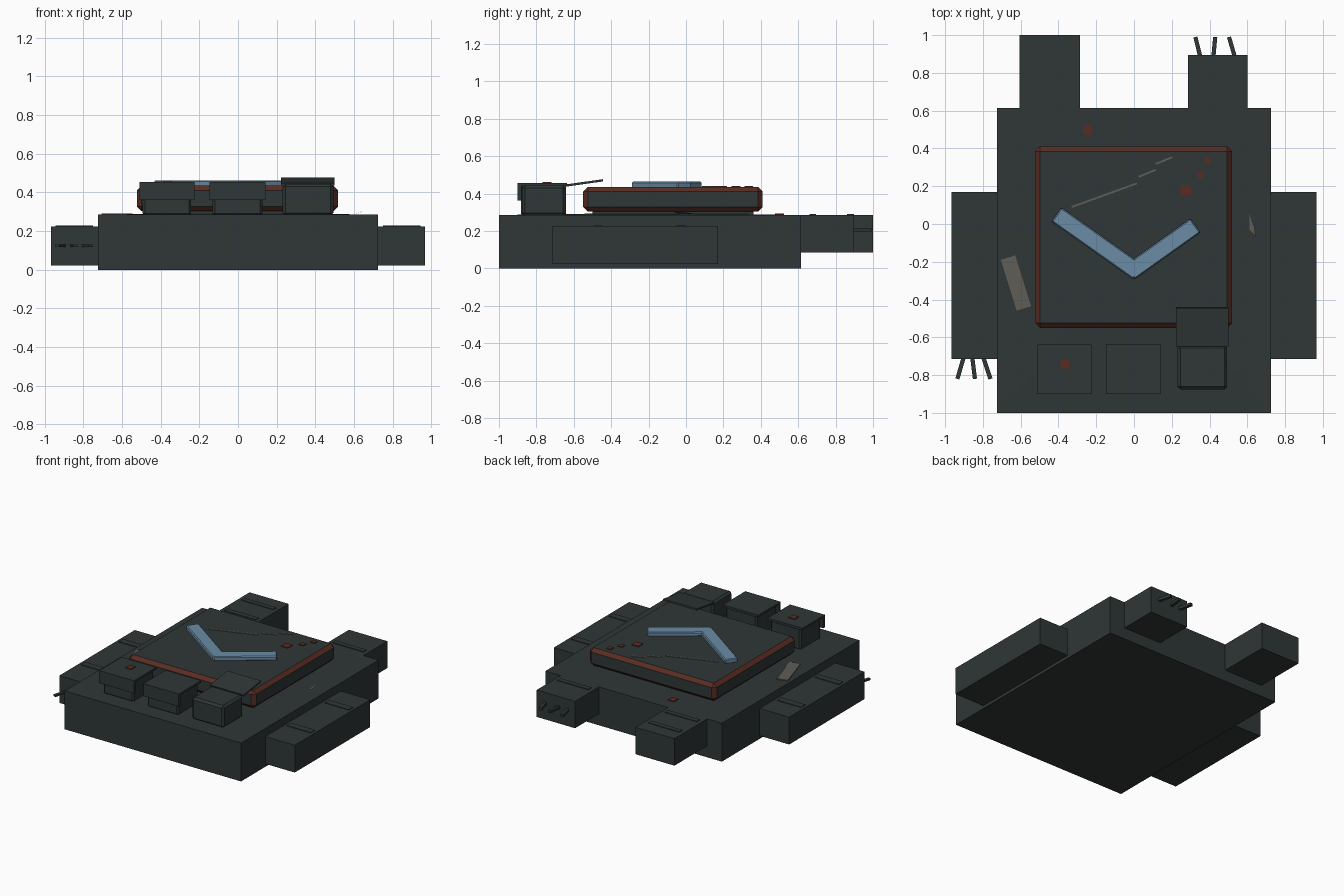
import bpy, bmesh
from math import radians, atan2, hypot
from mathutils import Matrix, Vector

if "Cube" in bpy.data.objects:
    bpy.data.objects.remove(bpy.data.objects["Cube"], do_unlink=True)


def material(name, rgb):
    m = bpy.data.materials.new(name)
    m.use_nodes = True
    m.diffuse_color = (*rgb, 1)
    m.node_tree.nodes["Principled BSDF"].inputs["Base Color"].default_value = (*rgb, 1)
    return m


DARK = material("dark green grey", (0.028, 0.038, 0.037))
RUST = material("rust red", (0.1, 0.025, 0.016))
BLUE = material("faded blue", (0.147, 0.262, 0.376))
BEIGE = material("worn beige", (0.115, 0.109, 0.093))


def finish(bm, name, *mats):
    bmesh.ops.recalc_face_normals(bm, faces=bm.faces)
    mesh = bpy.data.meshes.new(name)
    bm.to_mesh(mesh)
    bm.free()
    for m in mats:
        mesh.materials.append(m)
    obj = bpy.data.objects.new(name, mesh)
    bpy.context.collection.objects.link(obj)
    return obj


def box_mesh(x, y, z, bevel=0):
    """Box from (min, max) pairs, with optional chamfer."""
    bm = bmesh.new()
    bmesh.ops.create_cube(bm, size=1)
    for v in bm.verts:
        v.co = Vector([(a + b) / 2 + c * (b - a) for (a, b), c in zip((x, y, z), v.co)])
    if bevel:
        bmesh.ops.bevel(bm, geom=bm.edges[:], offset=bevel, segments=1, affect='EDGES')
    return bm


def box(name, x, y, z, mat=DARK, bevel=0):
    return finish(box_mesh(x, y, z, bevel), name, mat)


def bar(name, start, end, width, z, mat, bevel=0):
    """Flat bar lying along a line seen from above."""
    dx, dy = end[0] - start[0], end[1] - start[1]
    half = hypot(dx, dy) / 2
    bm = box_mesh((-half, half), (-width / 2, width / 2), z, bevel)
    place = Matrix.Translation(((start[0] + end[0]) / 2, (start[1] + end[1]) / 2, 0))
    bm.transform(place @ Matrix.Rotation(atan2(dy, dx), 4, 'Z'))
    return finish(bm, name, mat)


DECK, TOP = 0.285, 0.435

# Main panel with a slightly crowned top
bm = box_mesh((-0.725, 0.725), (-1, 0.615), (0, DECK))
bm.normal_update()
lid = [f for f in bm.faces if f.normal.z > 0.9]
for v in bmesh.ops.poke(bm, faces=lid)["verts"]:
    v.co.z += 0.012
finish(bm, "main_panel", DARK)

# Side straps with raised stitch bars
for side, label in ((-1, "right"), (1, "left")):
    xs = sorted((side * 0.725, side * 0.967))
    box(f"{label}_side_strap", xs, (-0.715, 0.17), (0.022, 0.225))
    for y in (-0.47, -0.025):
        box(f"{label}_side_stitch", sorted((side * 0.75, side * 0.945)),
            (y - 0.025, y + 0.025), (0.22, 0.23))

# Shoulder straps, one torn short
for label, x0, x1, end, rows in (("right", -0.605, -0.285, 1.0, (0.677, 0.88)),
                                 ("left", 0.285, 0.6, 0.895, (0.677,))):
    box(f"{label}_shoulder_strap", (x0, x1), (0.6, end), (0.085, DECK))
    for y in rows:
        box(f"{label}_shoulder_stitch", (x0 + 0.03, x1 - 0.03),
            (y - 0.018, y + 0.018), (0.28, 0.29))

# Frayed threads on torn strap ends
for a, b in ((0.352, 0.325), (0.42, 0.43), (0.535, 0.503)):
    bar("shoulder_thread", (a, 0.88), (b, 0.99), 0.022, (0.195, 0.215), DARK)
for a, b in ((-0.9, -0.935), (-0.857, -0.842), (-0.8, -0.76)):
    bar("side_thread", (a, -0.7), (b, -0.82), 0.022, (0.118, 0.13), DARK)

# Armour plate: dark faces, rusty chamfers
bm = box_mesh((-0.523, 0.518), (-0.55, 0.41), (0.303, TOP), 0.025)
bm.normal_update()
for f in bm.faces:
    f.material_index = int(max(abs(c) for c in f.normal) < 0.9)
finish(bm, "armour_plate", DARK, RUST)
box("plate_backing", (-0.48, 0.475), (-0.5, 0.36), (DECK, 0.31))

# Painted chevron
bar("chevron_right", (-0.41, 0.05), (0.022, -0.255), 0.09, (TOP - 0.005, 0.463), BLUE, 0.006)
bar("chevron_left", (0.325, -0.008), (-0.022, -0.255), 0.09, (TOP - 0.005, 0.463), BLUE, 0.006)

# Scratches across the plate
for a, b in (((-0.33, 0.09), (0.015, 0.215)), ((0.025, 0.25), (0.115, 0.287)),
             ((0.115, 0.318), (0.203, 0.354))):
    bar("scratch", a, b, 0.01, (TOP - 0.002, TOP + 0.004), BEIGE)

# Rust spots
for x, y, size, z in ((-0.245, 0.5, 0.05, DECK + 0.002), (0.275, 0.18, 0.055, TOP),
                      (0.35, 0.26, 0.035, TOP), (0.39, 0.335, 0.035, TOP),
                      (-0.365, -0.742, 0.048, 0.455)):
    bar("rust_spot", (x - size / 2, y), (x + size / 2, y), size, (z - 0.002, z + 0.006), RUST)

# Hexagonal bullet marks
for x, y in ((-0.355, -0.4), (0.4, -0.33)):
    bm = bmesh.new()
    bmesh.ops.create_circle(bm, cap_ends=True, segments=6, radius=0.042,
                            matrix=Matrix.Translation((x, y, TOP + 0.003))
                            @ Matrix.Rotation(radians(30), 4, 'Z')
                            @ Matrix.Rotation(radians(-30), 4, 'Z'))
    hexagon = bm.faces[:]
    bmesh.ops.inset_region(bm, faces=hexagon, thickness=0.007)
    bmesh.ops.delete(bm, geom=hexagon, context='FACES_ONLY')
    finish(bm, "bullet_mark", BEIGE)

# Worn patch and loose shard on the panel
bar("worn_patch", (-0.667, -0.178), (-0.583, -0.447), 0.08, (DECK, 0.292), BEIGE)
bm = bmesh.new()
bm.faces.new([bm.verts.new(p) for p in ((0.61, 0.05, 0.29), (0.612, -0.03, 0.29),
                                        (0.645, -0.07, 0.302), (0.637, -0.01, 0.3))])
finish(bm, "loose_shard", BEIGE)

# Closed pouches with overhanging flaps
for label, x0, x1 in (("right", -0.51, -0.225), ("middle", -0.148, 0.143)):
    box(f"{label}_pouch", (x0 + 0.017, x1 - 0.017), (-0.882, -0.642), (0.28, 0.447), bevel=0.012)
    box(f"{label}_flap_top", (x0, x1), (-0.9, -0.637), (0.44, 0.455))
    box(f"{label}_flap_lip", (x0, x1), (-0.9, -0.88), (0.362, 0.445))

# Open pouch with its flap thrown back
box("left_pouch", (0.23, 0.493), (-0.875, -0.642), (0.28, 0.445), bevel=0.015)
bm = box_mesh((0.223, 0.5), (0, 0.205), (-0.006, 0.006))
bm.transform(Matrix.Translation((0, -0.647, 0.442)) @ Matrix.Rotation(radians(8), 4, 'X'))
finish(bm, "left_open_flap", DARK)
